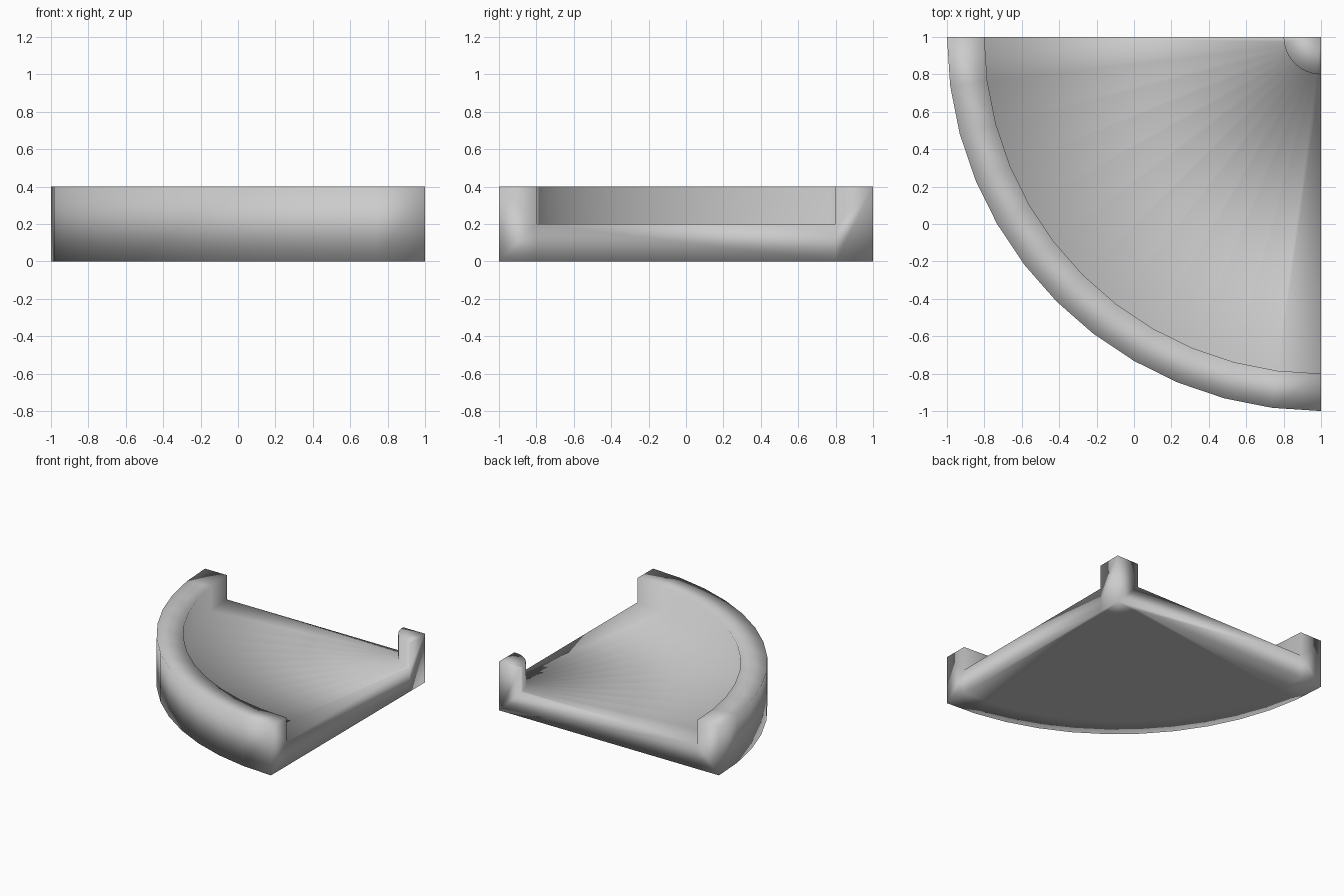
import bpy, bmesh, math
from mathutils import Matrix, Vector

if "Cube" in bpy.data.objects:
    bpy.data.objects.remove(bpy.data.objects["Cube"])

# Radial section (radius, height): corner post, floor, raised rim, underside
SECTION = [(0, 0.4), (0.2, 0.4), (0.2, 0.2), (1.8, 0.2), (1.8, 0.4),
           (2, 0.4), (2, 0), (1.8, 0), (0.2, 0), (0, 0)]
STEPS = 12
CENTRE = Vector((1, 1, 0))

bm = bmesh.new()

# First flat side along the back (y = 1), pointing to -x
verts = [bm.verts.new(CENTRE + Vector((-r, 0, z))) for r, z in SECTION]
start = bm.faces.new(verts)

# Sweep the outline a quarter turn in 7.5 degree facets
edges = [e for e in start.edges
         if any((v.co - CENTRE).xy.length > 0.01 for v in e.verts)]
result = bmesh.ops.spin(bm, geom=verts + edges, cent=CENTRE, axis=(0, 0, 1),
                        angle=math.pi / 2, steps=STEPS)

# Merge along the corner axis, then close the second flat side (x = 1)
bmesh.ops.remove_doubles(bm, verts=bm.verts[:], dist=0.0005)
bmesh.ops.dissolve_degenerate(bm, edges=bm.edges[:], dist=0.0005)
bmesh.ops.holes_fill(bm, edges=[e for e in bm.edges if e.is_boundary], sides=0)
bmesh.ops.recalc_face_normals(bm, faces=bm.faces[:])

# The whole piece is softly shaded
for f in bm.faces:
    f.smooth = True

mesh = bpy.data.meshes.new("quarter_round_tray")
bm.to_mesh(mesh)
bm.free()
tray = bpy.data.objects.new("quarter_round_tray", mesh)
bpy.context.collection.objects.link(tray)
